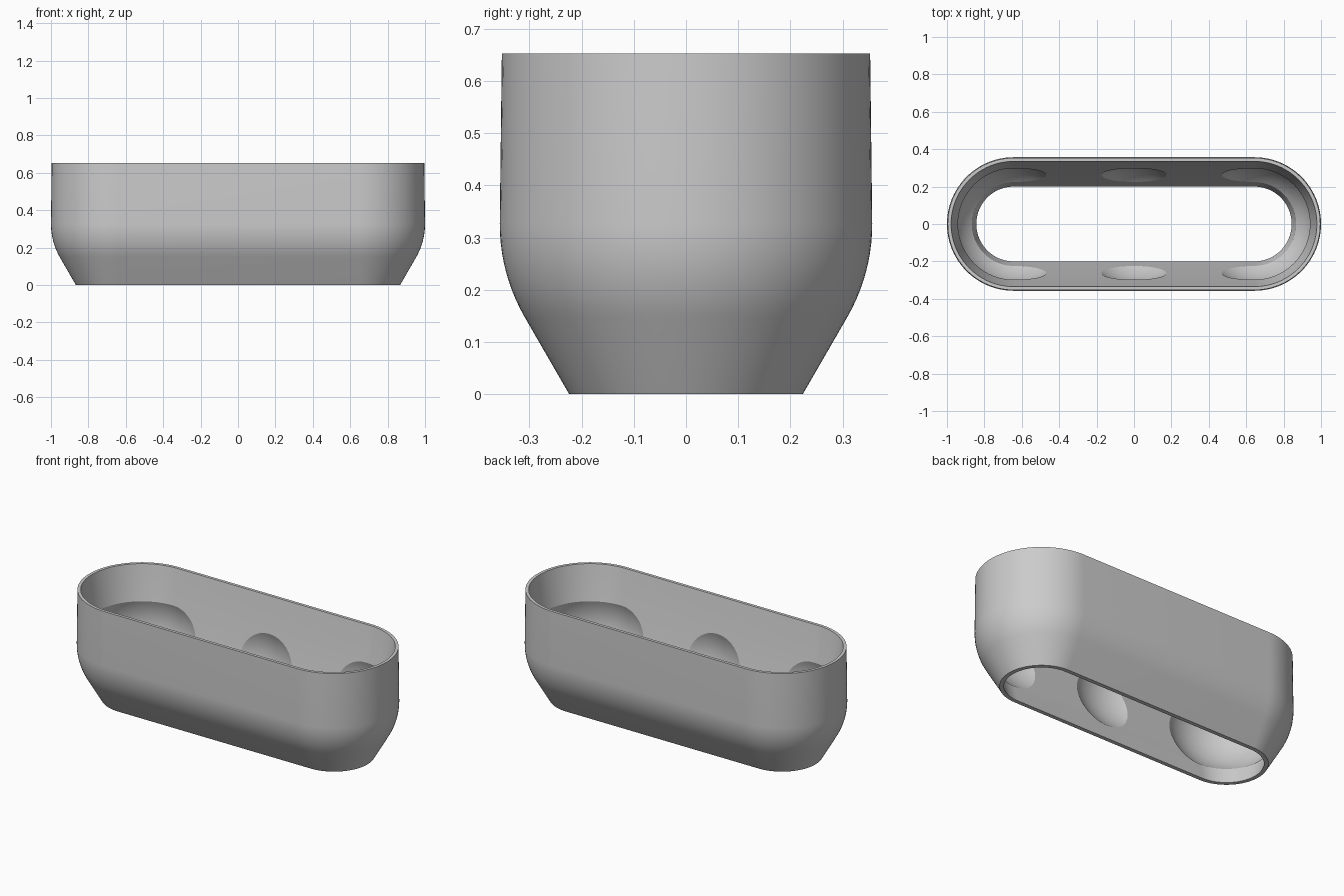
import bpy, bmesh
from math import pi, cos, sin, radians

if "Cube" in bpy.data.objects:
    bpy.data.objects.remove(bpy.data.objects["Cube"])

HALF = 0.643          # half of the straight length between end centres
ZC = 0.326            # height of the widest point and of the hollows
SEG = 48              # segments per rounded end


def stadium(bm, r, z):
    """Ring of vertices: two half circles joined by straight sides."""
    ring = []
    for cx, start in ((HALF, -pi / 2), (-HALF, pi / 2)):
        for i in range(SEG + 1):
            a = start + pi * i / SEG
            ring.append(bm.verts.new((cx + r * cos(a), r * sin(a), z)))
    return ring


def inner_radius(z):
    t = z / 0.653
    return 0.2 + 0.135 * t + 0.03 * t * (1 - t)


# Wall cross-section: sloped foot, rounded belly, drafted side, rim, tapered inside
profile = [(0.224, 0.0)]
for i in range(11):
    a = radians(-30 + 3 * i)
    profile.append((0.357 * cos(a), ZC + 0.357 * sin(a)))
profile.append((0.353, 0.653))
profile += [(inner_radius(0.653 * i / 10), 0.653 * i / 10) for i in range(10, -1, -1)]

# Open sleeve body
bm = bmesh.new()
rings = [stadium(bm, r, z) for r, z in profile]
n = len(rings[0])
for k, low in enumerate(rings):
    high = rings[(k + 1) % len(rings)]
    for i in range(n):
        j = (i + 1) % n
        bm.faces.new((low[i], low[j], high[j], high[i]))
bmesh.ops.recalc_face_normals(bm, faces=bm.faces)
mesh = bpy.data.meshes.new("sleeve")
bm.to_mesh(mesh)
bm.free()
sleeve = bpy.data.objects.new("sleeve", mesh)
bpy.context.collection.objects.link(sleeve)

# Three ball-shaped hollows cut into the inside wall
cutters = []
for x in (-HALF, 0, HALF):
    bpy.ops.mesh.primitive_uv_sphere_add(segments=2 * SEG, ring_count=SEG,
                                         radius=0.32, location=(x, 0, ZC))
    ball = bpy.context.object
    ball.name = "hollow_cutter"
    ball.hide_render = True
    cutters.append(ball)
    mod = sleeve.modifiers.new("hollow", 'BOOLEAN')
    mod.operation = 'DIFFERENCE'
    mod.solver = 'EXACT'
    mod.object = ball

# Apply the cuts, then shade smoothly with crisp rim and hollow edges
bpy.ops.object.select_all(action='DESELECT')
sleeve.select_set(True)
bpy.context.view_layer.objects.active = sleeve
for mod in list(sleeve.modifiers):
    bpy.ops.object.modifier_apply(modifier=mod.name)
for ball in cutters:
    bpy.data.objects.remove(ball)
bpy.ops.object.shade_smooth_by_angle(angle=radians(20))
